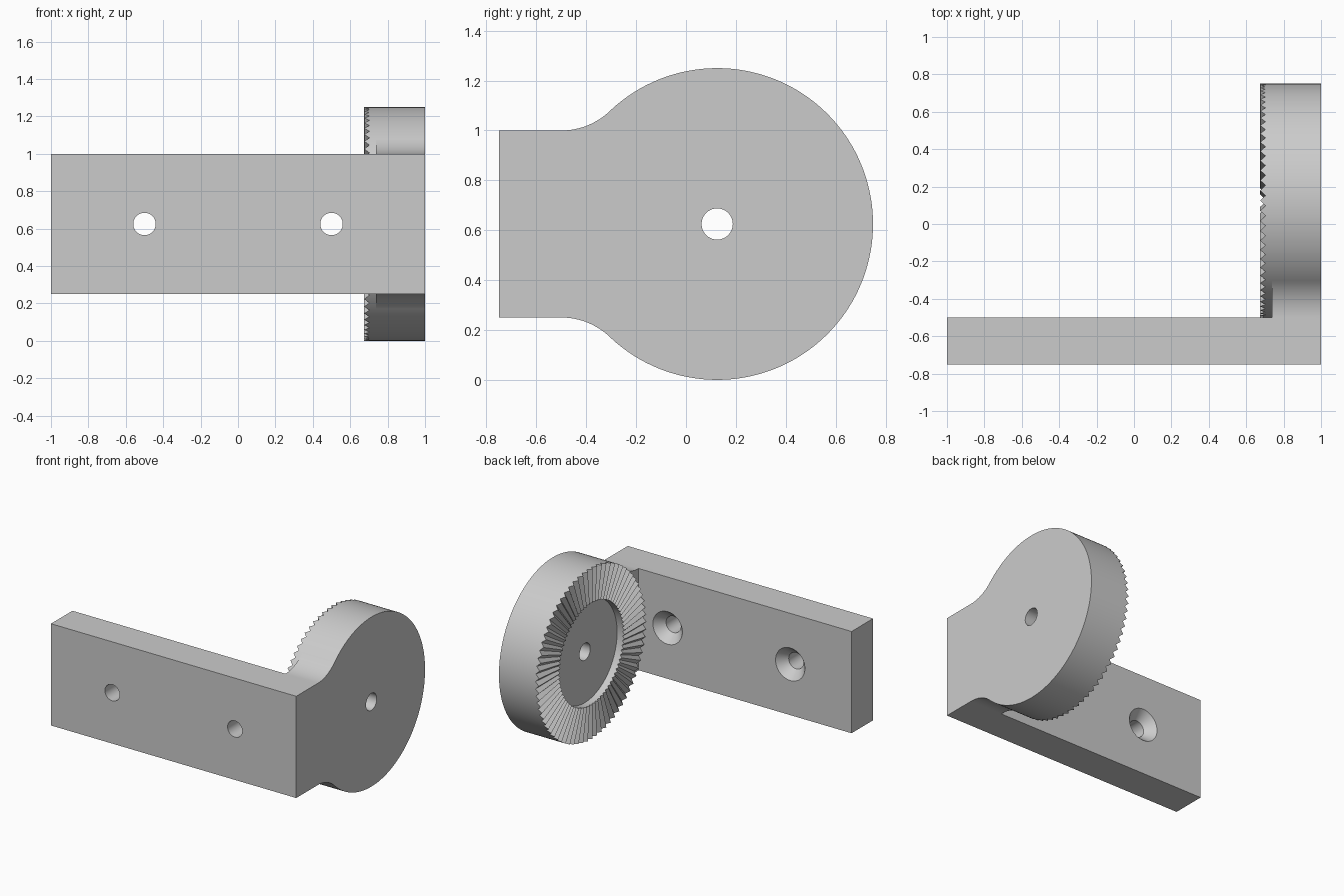
import bpy, bmesh
from math import pi, sin, cos, atan2, radians
from mathutils import Matrix

cube = bpy.data.objects.get("Cube")
if cube:
    bpy.data.objects.remove(cube, do_unlink=True)

grey = bpy.data.materials.new("light grey")
grey.use_nodes = True
grey.diffuse_color = (0.6, 0.6, 0.6, 1)
grey.node_tree.nodes["Principled BSDF"].inputs["Base Color"].default_value = (0.6, 0.6, 0.6, 1)

HUB_Y, HUB_Z, HUB_R = 0.125, 0.625, 0.625
OUTER, FLOOR = 1.0, 0.737
TEETH = 72


def finish(name, bm):
    bmesh.ops.recalc_face_normals(bm, faces=bm.faces)
    mesh = bpy.data.meshes.new(name)
    bm.to_mesh(mesh)
    bm.free()
    mesh.materials.append(grey)
    obj = bpy.data.objects.new(name, mesh)
    bpy.context.collection.objects.link(obj)
    return obj


def prism(name, outline, x0, x1):
    """Extrude a (y, z) outline along x."""
    bm = bmesh.new()
    face = bm.faces.new([bm.verts.new((x0, y, z)) for y, z in outline])
    ext = bmesh.ops.extrude_face_region(bm, geom=[face])["geom"]
    verts = [v for v in ext if isinstance(v, bmesh.types.BMVert)]
    bmesh.ops.translate(bm, vec=(x1 - x0, 0, 0), verts=verts)
    return finish(name, bm)


def bridge(bm, a, b):
    n = len(a)
    for i in range(n):
        j = (i + 1) % n
        bm.faces.new((a[i], a[j], b[j], b[i]))


# Back plate
plate = prism("mounting_bracket", [(-0.75, 0.25), (-0.5, 0.25), (-0.5, 1), (-0.75, 1)], -1, 1)

# Neck: concave fillets tangent to the plate edges and the round hub
fillet = 0.28125
swing = atan2(HUB_R, 0.375 + fillet)
upper = [(-0.5 + fillet * sin(swing * i / 16), 1 + fillet * (1 - cos(swing * i / 16)))
         for i in range(17)]
upper.append((upper[-1][0] + 0.03, upper[-1][1] - 0.02))
upper = [(-0.6, 1)] + upper
lower = [(y, 2 * HUB_Z - z) for y, z in reversed(upper)]
neck = prism("neck", upper + lower, FLOOR, OUTER)

# Hub: closed lathe with a bore, a recess and a crown of radial teeth
# Each ring is radius, x at tooth peaks, x at tooth valleys
bm = bmesh.new()
rings = []
for r, peak, valley in ((0.0625, OUTER, OUTER), (0.0625, FLOOR, FLOOR), (0.375, FLOOR, FLOOR),
                        (0.375, 0.675, 0.692), (HUB_R, 0.675, 0.703), (HUB_R, OUTER, OUTER)):
    ring = []
    for i in range(2 * TEETH):
        a = pi * i / TEETH
        ring.append(bm.verts.new((valley if i % 2 else peak,
                                  HUB_Y + r * cos(a), HUB_Z + r * sin(a))))
    rings.append(ring)
for k, ring in enumerate(rings):
    bridge(bm, ring, rings[(k + 1) % len(rings)])
hub = finish("toothed_hub", bm)


def screw_cutter(x):
    """Countersunk screw hole along y, wide at the back."""
    bm = bmesh.new()
    rings = []
    for r, y in ((0.06, -0.8), (0.06, -0.568), (0.12, -0.5), (0.12, -0.45)):
        rings.append([bm.verts.new((x + r * cos(pi * i / 32), y, HUB_Z + r * sin(pi * i / 32)))
                      for i in range(64)])
    for a, b in zip(rings, rings[1:]):
        bridge(bm, a, b)
    bm.faces.new(rings[0])
    bm.faces.new(rings[-1])
    cutter = finish("screw_hole_cutter", bm)
    cutter.hide_render = True
    return cutter


# Fuse the parts and drill the screw holes
steps = [(neck, 'UNION'), (hub, 'UNION')]
steps += [(screw_cutter(x), 'DIFFERENCE') for x in (-0.5, 0.5)]
bpy.ops.object.select_all(action='DESELECT')
plate.select_set(True)
bpy.context.view_layer.objects.active = plate
for tool, operation in steps:
    mod = plate.modifiers.new(tool.name, 'BOOLEAN')
    mod.object = tool
    mod.operation = operation
    mod.solver = 'EXACT'
    bpy.ops.object.modifier_apply(modifier=mod.name)
    bpy.data.objects.remove(tool, do_unlink=True)

bpy.ops.object.shade_smooth_by_angle(angle=radians(20))
